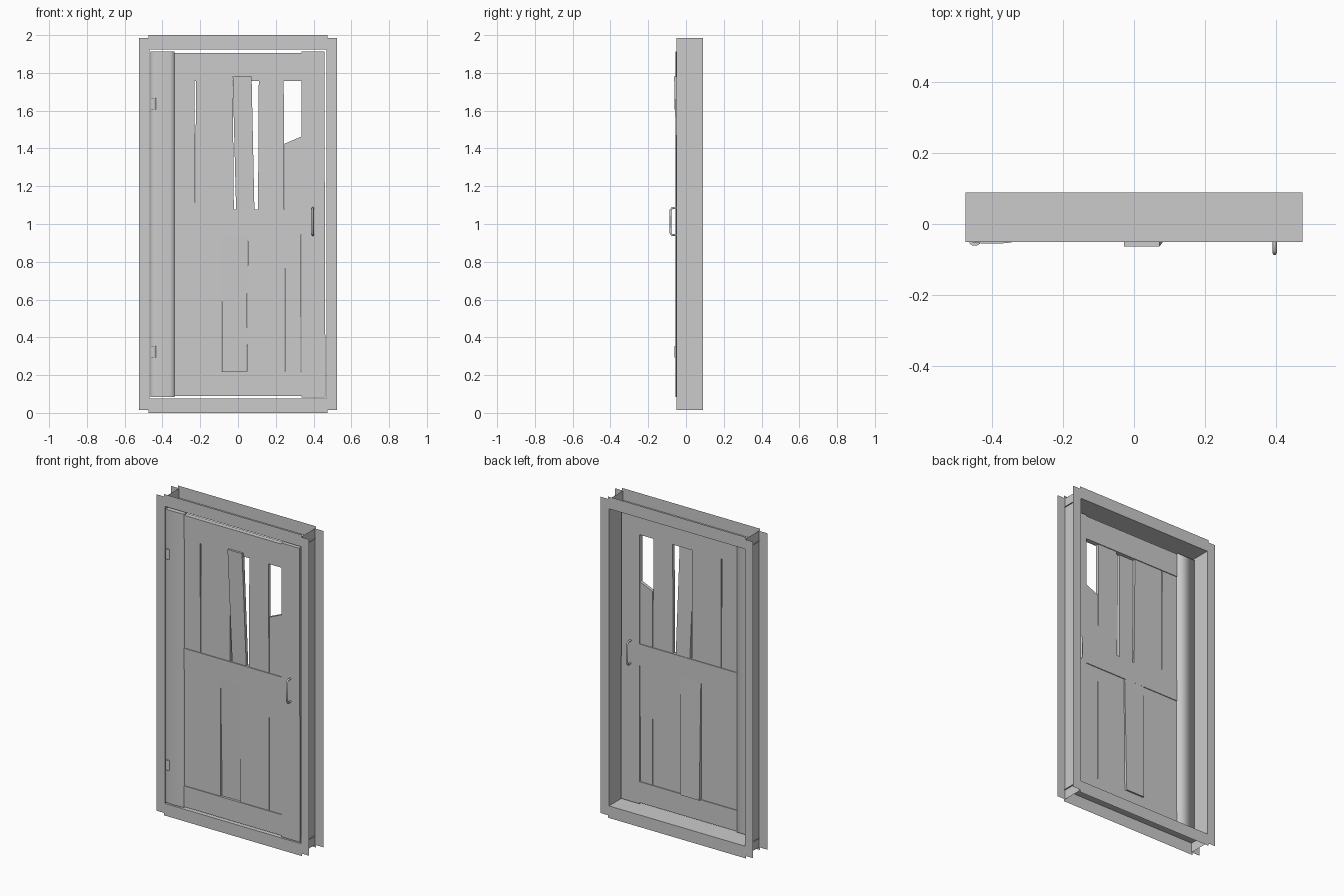
import bpy, bmesh, math
from mathutils import Vector

cube = bpy.data.objects.get("Cube")
if cube:
    bpy.data.objects.remove(cube, do_unlink=True)

grey = bpy.data.materials.new("plain grey")
grey.use_nodes = True
colour = (0.6, 0.6, 0.6, 1)
grey.diffuse_color = colour
grey.node_tree.nodes["Principled BSDF"].inputs["Base Color"].default_value = colour

FRONT, BACK = -0.05, 0.089          # faces of the frame
DOOR_F, DOOR_B = -0.05, -0.02       # faces of the stiles and rails
PLANK_F, PLANK_B = -0.045, -0.025   # faces of the thinner planks


def finish(name, bm, smooth=False):
    mesh = bpy.data.meshes.new(name)
    bm.to_mesh(mesh)
    bm.free()
    obj = bpy.data.objects.new(name, mesh)
    bpy.context.collection.objects.link(obj)
    mesh.materials.append(grey)
    for p in mesh.polygons:
        p.use_smooth = smooth
    return obj


def board(name, outline, y0, y1, lean=0.0):
    """Extrude an x-z outline through y; lean tips its top forward."""
    bm = bmesh.new()
    face = bm.faces.new([bm.verts.new((x, y0, z)) for x, z in outline])
    new = bmesh.ops.extrude_face_region(bm, geom=[face])["geom"]
    for v in new:
        if isinstance(v, bmesh.types.BMVert):
            v.co.y = y1
    low = min(z for x, z in outline)
    for v in bm.verts:
        v.co.y -= lean * (v.co.z - low)
    bmesh.ops.recalc_face_normals(bm, faces=bm.faces)
    return finish(name, bm)


def plank(name, bottom, top, z0, z1, y0=PLANK_F, y1=PLANK_B, lean=0.0, slope=0.0):
    """Upright plank: bottom and top are its (left, right) x limits."""
    return board(name, [(bottom[0], z0), (bottom[1], z0),
                        (top[1], z1 + slope), (top[0], z1)], y0, y1, lean)


def channel(name, place, length):
    """Thin open channel: front flange, web, back flange."""
    bm = bmesh.new()
    section = [(FRONT, 1), (FRONT, 0), (BACK, 0), (BACK, 1)]
    rows = [[bm.verts.new(place(s, y, out)) for y, out in section]
            for s in length]
    for i in range(3):
        bm.faces.new((rows[0][i], rows[0][i + 1], rows[1][i + 1], rows[1][i]))
    # front flange must face the front
    bm.normal_update()
    bm.faces.ensure_lookup_table()
    if bm.faces[0].normal.y > 0:
        bmesh.ops.reverse_faces(bm, faces=bm.faces)
    return finish(name, bm)


# Frame of four crossing channels
for side, sx in (("left", 1), ("right", -1)):
    channel(side + "_jamb",
            lambda s, y, o, sx=sx: (sx * (0.468 + 0.057 * o), y, s), (0.015, 1.985))
for name, z, out in (("head_jamb", 1.925, 0.075), ("sill", 0.075, -0.075)):
    channel(name, lambda s, y, o, z=z, out=out: (s, y, z + out * o), (-0.475, 0.475))

# Stiles, the hinge one bowed and smooth
plank("latch_stile", (0.335, 0.463), (0.335, 0.457), 0.082, 1.912, DOOR_F, DOOR_B)
bm = bmesh.new()
bow = [(-0.463, -0.02), (-0.463, -0.05), (-0.44, -0.054), (-0.40, -0.055),
       (-0.36, -0.054), (-0.336, -0.05), (-0.336, -0.02)]
ends = [[bm.verts.new((x, y, z)) for x, y in bow] for z in (0.085, 1.912)]
bm.faces.new(ends[0])
bm.faces.new(ends[1])
for i in range(len(bow)):
    j = (i + 1) % len(bow)
    bm.faces.new((ends[0][i], ends[0][j], ends[1][j], ends[1][i]))
bmesh.ops.recalc_face_normals(bm, faces=bm.faces)
for e in bm.edges:
    e.smooth = e.calc_face_angle() < math.radians(89) or abs(e.verts[0].co.z - e.verts[1].co.z) > 1
finish("hinge_stile", bm, smooth=True)

# Rails
for name, z0, z1 in (("bottom_rail", 0.09, 0.22), ("middle_rail", 0.945, 1.077),
                     ("top_rail", 1.758, 1.905)):
    plank(name, (-0.336, 0.335), (-0.336, 0.335), z0, z1, DOOR_F, DOOR_B)

# Upper planks, one loose and one snapped short
U0, U1 = 1.07, 1.76
plank("upper_plank_1", (-0.336, -0.226), (-0.336, -0.231), U0, U1)
plank("upper_plank_2", (-0.225, -0.022), (-0.223, -0.028), U0, U1)
plank("loose_upper_plank", (-0.010, 0.087), (-0.028, 0.072), U0, 1.78,
      -0.043, -0.023, lean=0.028)
plank("upper_plank_4", (0.106, 0.244), (0.110, 0.242), U0, U1)
plank("snapped_plank", (0.247, 0.335), (0.247, 0.335), U0, 1.425, slope=0.038)

# Lower planks, one pushed back
L0, L1 = 0.21, 0.95
plank("lower_plank_1", (-0.336, -0.088), (-0.336, -0.088), L0, L1)
plank("loose_lower_plank", (-0.084, 0.045), (-0.088, 0.052), 0.218, L1,
      -0.035, -0.010, lean=0.014)
plank("lower_plank_3", (0.047, 0.246), (0.053, 0.247), L0, L1)
plank("lower_plank_4", (0.249, 0.331), (0.247, 0.334), L0, L1)

# Hinge knuckles
for name, z in (("upper_hinge", 1.637), ("lower_hinge", 0.323)):
    bm = bmesh.new()
    bmesh.ops.create_cone(bm, cap_ends=True, segments=12, radius1=0.016,
                          radius2=0.016, depth=0.062)
    for v in bm.verts:
        v.co = Vector((v.co.x - 0.448, v.co.y * 0.7 - 0.05, v.co.z + z))
    for e in bm.edges:
        e.smooth = e.calc_face_angle() < math.radians(40)
    finish(name, bm, smooth=True)

# Pull handles on both faces
for name, root, grip in (("front_handle", DOOR_F, -0.082), ("back_handle", DOOR_B, 0.012)):
    curve = bpy.data.curves.new(name, "CURVE")
    curve.dimensions = "3D"
    curve.bevel_depth = 0.006
    curve.bevel_resolution = 1
    near = grip + (root - grip) * 0.25
    path = [(root, 0.942), (near, 0.942), (grip, 0.952),
            (grip, 1.074), (near, 1.084), (root, 1.084)]
    spline = curve.splines.new("POLY")
    spline.points.add(len(path) - 1)
    for p, (y, z) in zip(spline.points, path):
        p.co = (0.396, y, z, 1)
    curve.materials.append(grey)
    bpy.context.collection.objects.link(bpy.data.objects.new(name, curve))
